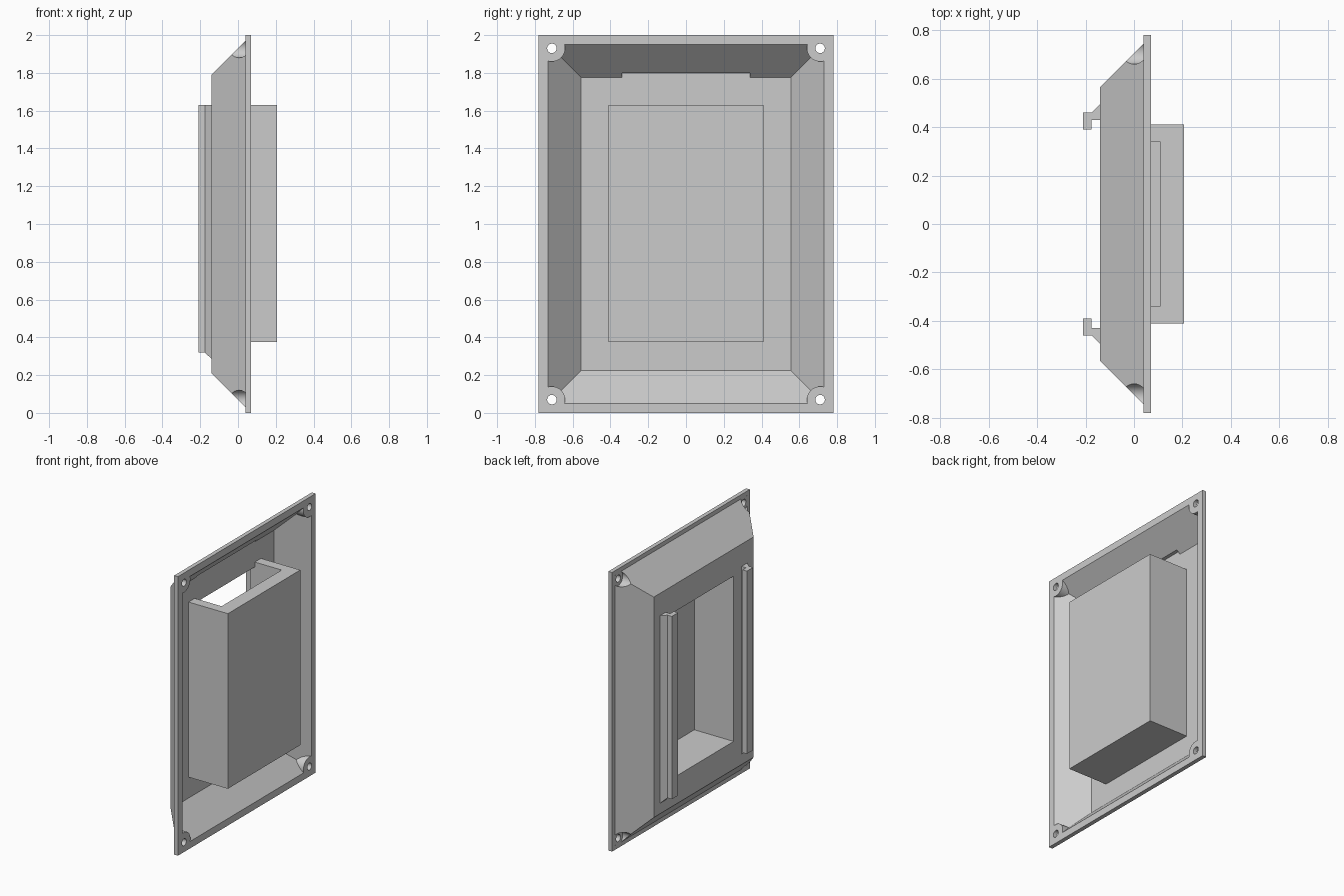
import bpy, bmesh, math
from mathutils import Matrix

cube = bpy.data.objects.get("Cube")
if cube:
    bpy.data.objects.remove(cube, do_unlink=True)

grey = bpy.data.materials.new("light grey")
grey.use_nodes = True
COLOR = (0.6, 0.6, 0.6, 1)
grey.diffuse_color = COLOR
grey.node_tree.nodes["Principled BSDF"].inputs["Base Color"].default_value = COLOR

MID = 1.0  # height of the plate centre


def make_object(name, bm):
    bmesh.ops.recalc_face_normals(bm, faces=bm.faces)
    mesh = bpy.data.meshes.new(name)
    bm.to_mesh(mesh)
    bm.free()
    mesh.materials.append(grey)
    obj = bpy.data.objects.new(name, mesh)
    bpy.context.collection.objects.link(obj)
    return obj


def taper(name, xa, a, xb=None, b=None):
    """Block between two rectangles (y0, y1, z0, z1) at depths xa and xb."""
    b = b or a
    bm = bmesh.new()
    rings = []
    for x, (y0, y1, z0, z1) in ((xa, a), (xb, b)):
        rings.append([bm.verts.new((x, y, z)) for y, z in
                      ((y0, z0), (y1, z0), (y1, z1), (y0, z1))])
    lo, hi = rings
    bm.faces.new(lo)
    bm.faces.new(hi)
    for i in range(4):
        j = (i + 1) % 4
        bm.faces.new((lo[i], lo[j], hi[j], hi[i]))
    return make_object(name, bm)


def rect(half_y, margin):
    return (-half_y, half_y, margin, 2 * MID - margin)


def corner_rods(name, radius, x0, x1):
    """Four cylinders along x, one on each screw position."""
    bm = bmesh.new()
    for sy in (-1, 1):
        for sz in (-1, 1):
            place = Matrix.Translation(((x0 + x1) / 2, sy * 0.71, MID + sz * 0.93))
            bmesh.ops.create_cone(bm, cap_ends=True, segments=48, radius1=radius,
                                  radius2=radius, depth=x1 - x0,
                                  matrix=place @ Matrix.Rotation(math.pi / 2, 4, 'Y'))
    return make_object(name, bm)


def combine(target, tool, operation):
    mod = target.modifiers.new(operation.lower(), 'BOOLEAN')
    mod.operation = operation
    mod.solver = 'EXACT'
    mod.object = tool
    bpy.context.view_layer.objects.active = target
    bpy.ops.object.modifier_apply(modifier=mod.name)
    bpy.data.objects.remove(tool, do_unlink=True)


# Flanged tray: sloped shell behind a flat rim
tray = taper("tray_shell", -0.14, rect(0.565, 0.21), 0.05, rect(0.755, 0.02))
combine(tray, taper("rim", 0.04, rect(0.78, 0), 0.07, rect(0.78, 0)), 'UNION')

# Cavity leaves the four screw bosses standing
cavity = taper("cavity", -0.105, rect(0.555, 0.225), 0.08, rect(0.74, 0.04))
combine(cavity, corner_rods("bosses", 0.07, -0.2, 0.2), 'DIFFERENCE')
combine(tray, cavity, 'DIFFERENCE')
combine(tray, corner_rods("screw_recess", 0.05, -0.3, 0.04), 'DIFFERENCE')
combine(tray, corner_rods("screw_hole", 0.025, -0.3, 0.2), 'DIFFERENCE')

# Pocket box, open to the back and through its top
BOX = (-0.41, 0.41, 0.375, 1.63)
combine(tray, taper("pocket", -0.12, BOX, 0.207, BOX), 'UNION')
INSIDE = (-0.34, 0.34, 0.41, 1.595)
combine(tray, taper("pocket_void", -0.3, INSIDE, 0.172, INSIDE), 'DIFFERENCE')
SLOT = (-0.34, 0.34, 1.5, 1.8)
combine(tray, taper("top_slot", -0.105, SLOT, 0.108, SLOT), 'DIFFERENCE')

# Slide rails: flared foot with an overhanging lip
for side, sy in (("left", 1), ("right", -1)):
    LIP = (sy * 0.39, sy * 0.46, 0.32, 1.63)
    TOP = (sy * 0.43, sy * 0.46, 0.32, 1.63)
    FOOT = (sy * 0.43, sy * 0.495, 0.285, 1.63)
    rail = taper(side + "_slide_rail", -0.175, TOP, -0.14, FOOT)
    combine(rail, taper("lip", -0.21, LIP, -0.175, LIP), 'UNION')

# Smooth only the rounded bosses and holes
bpy.ops.object.select_all(action='DESELECT')
tray.select_set(True)
bpy.context.view_layer.objects.active = tray
bpy.ops.object.shade_smooth_by_angle(angle=math.radians(20))
